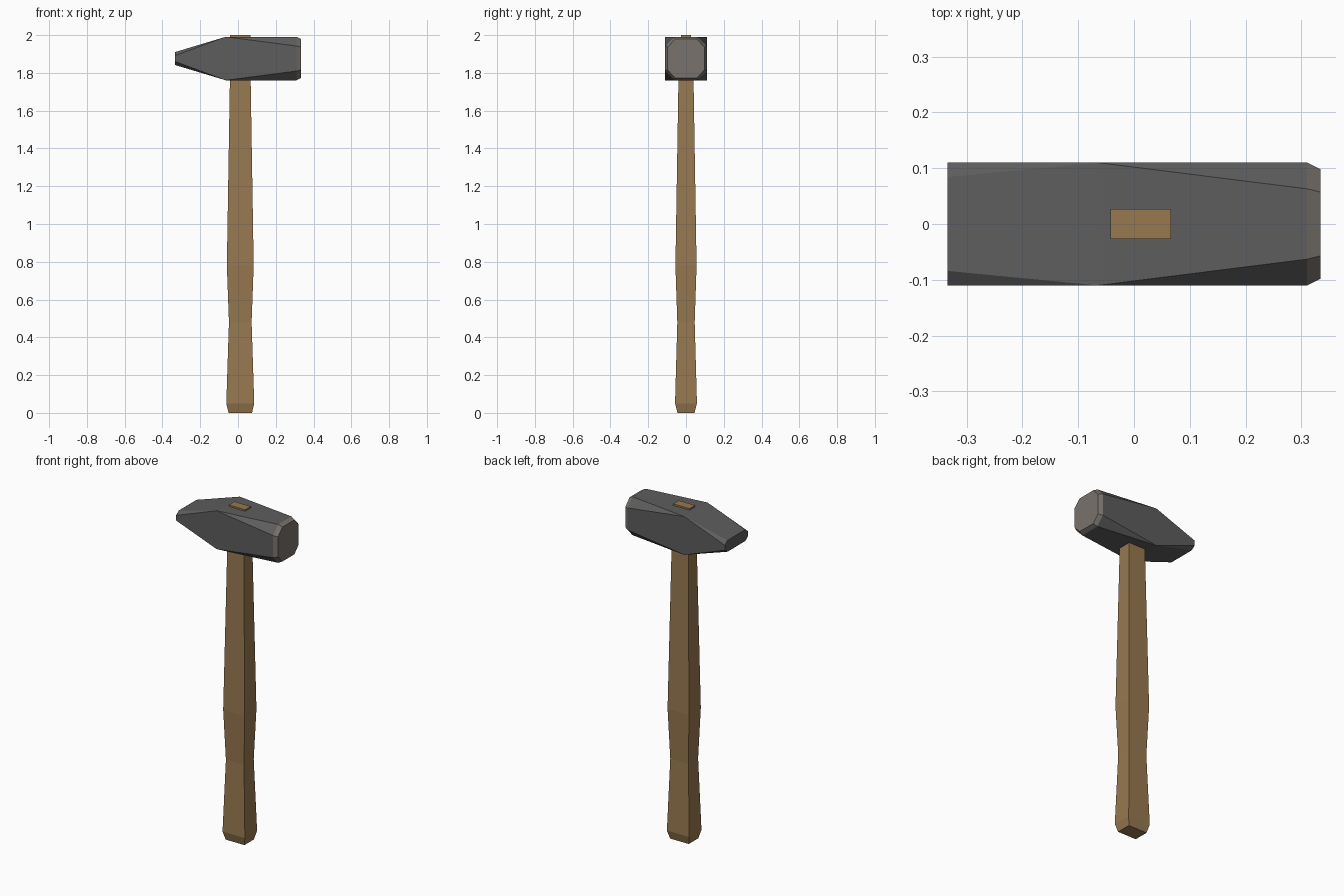
import bpy, bmesh

if "Cube" in bpy.data.objects:
    bpy.data.objects.remove(bpy.data.objects["Cube"])


def material(name, rgb):
    m = bpy.data.materials.new(name)
    m.diffuse_color = (*rgb, 1)
    m.use_nodes = True
    m.node_tree.nodes["Principled BSDF"].inputs["Base Color"].default_value = m.diffuse_color
    return m


def loft(name, rings, mats, mat_of=lambda i: 0):
    """Skin a list of equal-length point rings, capping both ends."""
    bm = bmesh.new()
    loops = [[bm.verts.new(p) for p in ring] for ring in rings]
    n = len(rings[0])
    for i in range(len(loops) - 1):
        a, b = loops[i], loops[i + 1]
        for k in range(n):
            f = bm.faces.new((a[k], a[(k + 1) % n], b[(k + 1) % n], b[k]))
            f.material_index = mat_of(i)
    bm.faces.new(loops[0][::-1])
    bm.faces.new(loops[-1]).material_index = mat_of(len(loops))
    bmesh.ops.remove_doubles(bm, verts=bm.verts, dist=1e-4)
    bmesh.ops.recalc_face_normals(bm, faces=bm.faces)
    me = bpy.data.meshes.new(name)
    bm.to_mesh(me)
    bm.free()
    for m in mats:
        me.materials.append(m)
    ob = bpy.data.objects.new(name, me)
    bpy.context.collection.objects.link(ob)
    return ob


wood = material("wood", (0.31, 0.19, 0.08))
iron = material("dark_iron", (0.11, 0.11, 0.11))
steel = material("worn_steel", (0.19, 0.17, 0.15))

# Handle: rectangular sections (z, half width, half depth)
CX = 0.012
handle = [(0, 0.062, 0.045), (0.05, 0.074, 0.058), (0.48, 0.06, 0.046),
          (0.78, 0.071, 0.056), (1.76, 0.055, 0.04), (2.0, 0.054, 0.0265)]
loft("handle",
     [[(CX - w, -d, z), (CX + w, -d, z), (CX + w, d, z), (CX - w, d, z)]
      for z, w, d in handle], [wood])

# Head: octagonal sections (x, half y, half z, flat half y, flat half z);
# the chamfers vanish at the middle section
CZ = 1.876


def octagon(x, y, z, fy, fz):
    pts = [(y, -fz), (y, fz), (fy, z), (-fy, z),
           (-y, fz), (-y, -fz), (-fy, -z), (fy, -z)]
    return [(x, a, CZ + b) for a, b in pts]


head = [(-0.334, 0.11, 0.034, 0.084, 0.015),
        (-0.065, 0.11, 0.115, 0.11, 0.115),
        (0.31, 0.11, 0.115, 0.063, 0.066),
        (0.334, 0.098, 0.103, 0.057, 0.06)]
loft("hammer_head", [octagon(*s) for s in head], [iron, steel],
     lambda i: 1 if i >= 2 else 0)
